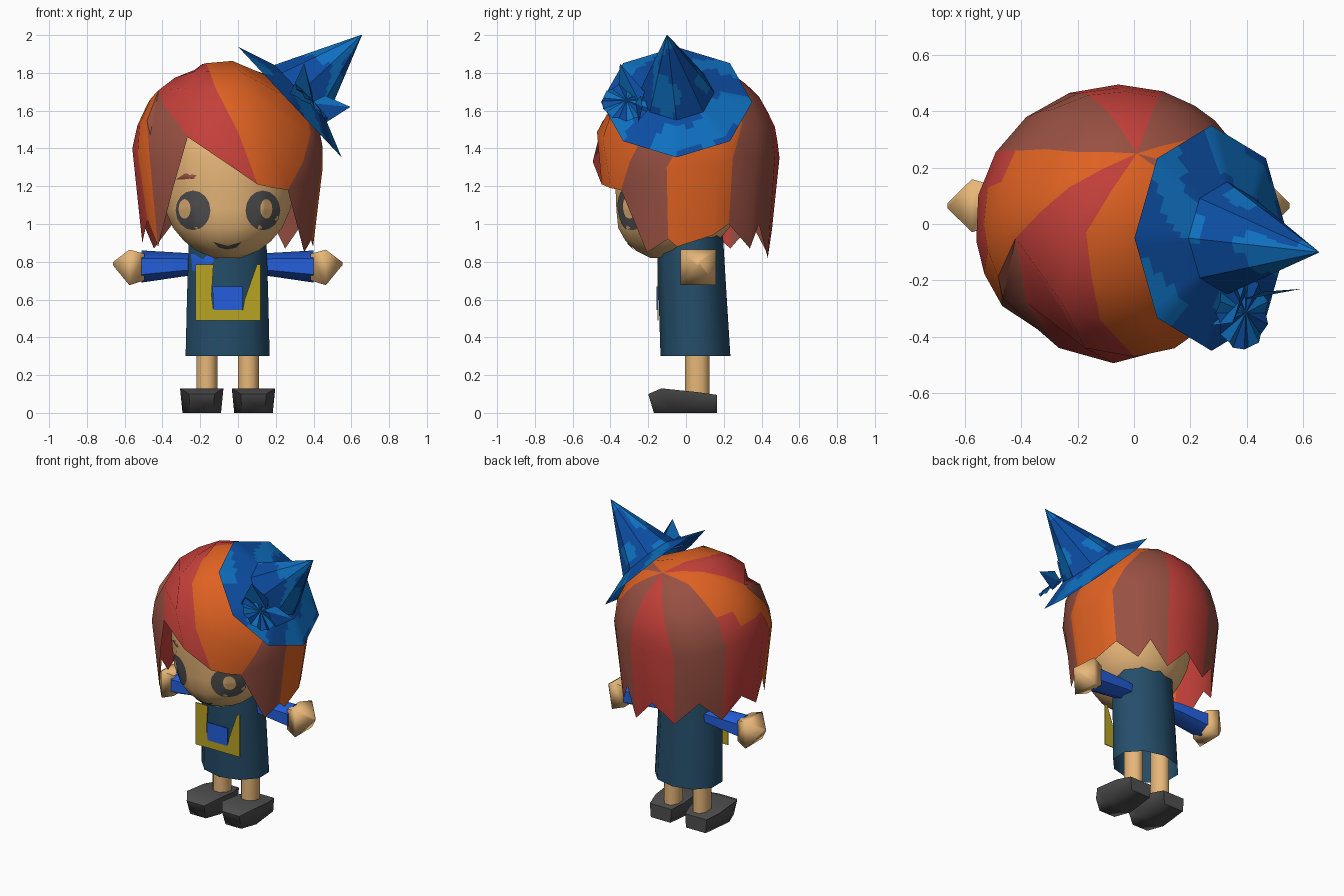
import bpy, bmesh, math
from mathutils import Vector, Matrix
from mathutils.bvhtree import BVHTree

if "Cube" in bpy.data.objects:
    bpy.data.objects.remove(bpy.data.objects["Cube"])

CX = -0.055  # body symmetry line


def mat(name, rgb):
    m = bpy.data.materials.new(name)
    lin = [(c / 255 / 12.92) if c < 11 else ((c / 255 + 0.055) / 1.055) ** 2.4 for c in rgb]
    m.diffuse_color = (*lin, 1)
    m.use_nodes = True
    m.node_tree.nodes["Principled BSDF"].inputs["Base Color"].default_value = m.diffuse_color
    return m


SKIN = mat("skin", (234, 185, 122))
ORANGE = mat("orange hair", (222, 97, 34))
RED = mat("red hair", (196, 64, 58))
BROWN = mat("brown hair", (152, 80, 66))
GREY = mat("dark grey", (80, 79, 79))
NAVY = mat("hat dark blue", (12, 77, 162))
SKY = mat("hat light blue", (14, 112, 192))
BLUE = mat("sleeve blue", (36, 95, 220))
TEAL = mat("dress teal", (37, 78, 106))
YELLOW = mat("bag yellow", (184, 162, 36))


def make(name, verts, faces, mats, idx=None, smooth=40, fix=True):
    me = bpy.data.meshes.new(name)
    me.from_pydata([tuple(v) for v in verts], [], faces)
    for m in mats:
        me.materials.append(m)
    if idx:
        me.polygons.foreach_set("material_index", idx)
    if fix:
        bm = bmesh.new()
        bm.from_mesh(me)
        bmesh.ops.recalc_face_normals(bm, faces=bm.faces)
        bm.to_mesh(me)
        bm.free()
    ob = bpy.data.objects.new(name, me)
    bpy.context.collection.objects.link(ob)
    if smooth:
        bpy.ops.object.select_all(action='DESELECT')
        ob.select_set(True)
        bpy.context.view_layer.objects.active = ob
        bpy.ops.object.shade_smooth_by_angle(angle=math.radians(smooth))
    return ob


def loft(name, rings, m, caps=(True, True), smooth=62):
    n = len(rings[0])
    verts = [p for r in rings for p in r]
    faces = [(k * n + i, k * n + (i + 1) % n, (k + 1) * n + (i + 1) % n, (k + 1) * n + i)
             for k in range(len(rings) - 1) for i in range(n)]
    if caps[0]:
        faces.append(tuple(range(n))[::-1])
    if caps[1]:
        faces.append(tuple(range(len(verts) - n, len(verts))))
    return make(name, verts, faces, [m], smooth=smooth)


def ring(c, rx, ry, n, axis='Z', turn=0.5):
    pts = []
    for i in range(n):
        a = 2 * math.pi * (i + turn) / n
        u, v = rx * math.cos(a), ry * math.sin(a)
        pts.append(Vector(c) + (Vector((u, v, 0)) if axis == 'Z' else Vector((0, u, v))))
    return pts


# head: stacked rings (z, rx, ry, y centre)
head_rows = [(0.82, .07, .07, -.12), (0.86, .17, .18, -.09), (0.91, .235, .25, -.075), (0.98, .295, .30, -.065),
             (1.08, .34, .32, -.055), (1.2, .36, .335, -.045), (1.35, .365, .35, -.04),
             (1.5, .33, .33, -.03), (1.65, .22, .22, 0)]
head = loft("head", [ring((CX, y, z), rx, ry, 16) for z, rx, ry, y in head_rows], SKIN)

# dress: open at the hem
dress = loft("dress", [ring((CX, y, z), rx, ry, 10) for z, rx, ry, y in
                       [(.30, .234, .185, .05), (.62, .226, .18, .035), (.95, .215, .175, .02)]],
             TEAL, caps=(False, True))


def decal(name, target, outline, m, lift=0.006, steps=4):
    """Thin plate following the target surface, dropped along +y."""
    tree = BVHTree.FromPolygons([v.co for v in target.data.vertices],
                                [p.vertices[:] for p in target.data.polygons])
    n = len(outline)
    c = Vector((sum(p[0] for p in outline) / n, sum(p[1] for p in outline) / n))

    def drop(p):
        hit = tree.ray_cast(Vector((p.x, -2, p.y)), Vector((0, 1, 0)))[0]
        return Vector((p.x, (hit.y if hit else -0.1) - lift, p.y))
    verts = [drop(c)]
    for s in range(1, steps + 1):
        verts += [drop(c.lerp(Vector(p), s / steps)) for p in outline]
    faces = [(0, 1 + i, 1 + (i + 1) % n) for i in range(n)]
    for s in range(steps - 1):
        a, b = 1 + s * n, 1 + (s + 1) * n
        faces += [(a + i, b + i, b + (i + 1) % n, a + (i + 1) % n) for i in range(n)]
    return make(name, verts, faces, [m], fix=False)


def oval(cx, cz, rx, rz, n=16):
    return [(cx + rx * math.cos(2 * math.pi * i / n), cz + rz * math.sin(2 * math.pi * i / n)) for i in range(n)]


# face details
for side, ex, hx in (("left", -.238, -.283), ("right", .132, .15)):
    decal(side + "_eye", head, oval(ex, 1.072, .092, .105), GREY, .005)
    decal(side + "_eye_highlight", head, oval(hx, 1.08, .032, .052), SKIN, .009)
decal("mouth", head, [(-.13, .905), (-.055, .88), (.02, .905), (-.01, .875), (-.055, .865), (-.1, .875)], GREY)
decal("brow", head, [(-.33, 1.235), (-.28, 1.268), (-.22, 1.258), (-.235, 1.238)], BROWN)
decal("shoulder_patch", dress, [(-.25, .84), (-.13, .86), (-.13, .80), (-.18, .75), (-.24, .75)], BLUE)

# hair: columns of (angle, lower ring z, tip z or None, strip colour, upper path in x, y)
O, R, B = 0, 1, 2
fork = ((-.23, .13), (-.42, -.05))
cols = [(-12, 1.3, .92, O), (-6, 1.3, .88, O), (18, 1.3, .94, O), (30, 1.35, 1.0, B), (48, 1.35, .87, B),
        (58, 1.35, 1.0, B), (72, 1.35, .82, R), (90, 1.35, .97, R), (110, 1.35, .85, B), (130, 1.35, 1.0, B),
        (149, 1.4, .87, O, (-.2, .255), (-.42, .26)), (168, 1.4, 1.0, O, (-.24, .22), (-.47, .15)),
        (187, 1.4, .9, O, (-.24, .18), (-.48, .05)), (201, 1.38, 1.02, O, (-.235, .15), (-.46, 0)),
        (216, 1.35, .88, B, *fork), (233, 1.19, None, B, *fork), (245, 1.46, None, R, *fork),
        (268, 1.33, None, R, (-.19, .03), (-.25, -.29)), (289, 1.21, None, O, (-.17, -.03), (-.12, -.34)),
        (301, 1.19, None, O, (-.03, -.03), (.04, -.36)),
        (312, 1.18, None, B), (333, 1.25, .85, B)]
pole = Vector((.127, .505, .853)).normalized()
rad = Vector((.51, .495, .505))
origin = Vector((CX, 0, 1.36))
verts, faces, idx, table, known = [], [], [], [], {}


def vid(p):
    key = tuple(round(c, 4) for c in p)
    if key not in known:
        known[key] = len(verts)
        verts.append(p)
    return known[key]


for a, z1, z2, _, *path in cols:
    ca, sa = math.cos(math.radians(a)), math.sin(math.radians(a))
    end = Vector((ca, sa, (z1 - 1.36) / .505))
    end.z /= max(.2, math.sqrt(1 - end.z ** 2))
    end.normalize()
    dirs = [pole, pole.slerp(end, .36), pole.slerp(end, .68), end]
    for k, (x, y) in enumerate(path):
        u, v = (x - CX) / rad.x, y / rad.y
        dirs[k + 1] = Vector((u, v, math.sqrt(max(0, 1 - u * u - v * v))))
    ids = []
    for k, d in enumerate(dirs):
        if k:
            ids.append(vid(origin + dirs[k - 1].slerp(d, .5) * rad * .99))
        ids.append(vid(origin + d * rad))
    if z2:
        ids.append(vid(Vector((CX + .455 * ca, .455 * sa, z2))))
    table.append(ids)
red_from = {149: 4, 168: 5, 187: 5}  # lower part of the side lock is red
for i, c in enumerate(cols):
    p, q = table[i], table[(i + 1) % len(cols)]
    for k in range(7):
        f = []
        for v in (p[k:k + 2] + q[k:k + 2][::-1]):
            if v not in f:
                f.append(v)
        if len(f) > 2:
            faces.append(tuple(f))
            idx.append(R if k >= red_from.get(c[0], 9) else c[3])
make("hair", verts, faces, [ORANGE, RED, BROWN], idx, smooth=35)

# hat: tilted cone with a wide brim and blotchy cloth
normal = Vector((.73, 0, .683)).normalized()
along = Vector((-normal.z, 0, normal.x))
side = normal.cross(along)
tilt = Matrix((along, side, normal)).transposed()
hat_c = Vector((.275, -.05, 1.645))
prof = [(.4 - .2 * t / 6, .075 * t / 6) for t in range(6)]
prof += [(.2 - .198 * t / 12, .075 + .445 * t / 12) for t in range(13)]
n = 64


def octagon(a):
    s = math.pi / 4
    return math.cos(s / 2) / math.cos((a % s) - s / 2)


verts, faces, idx = [], [], []
for r, h in prof:
    for i in range(n):
        a = 2 * math.pi * i / n
        p = Vector((r * octagon(a) * math.cos(a), r * octagon(a) * math.sin(a), h))
        verts.append(hat_c + tilt @ p + Vector((0, -.05 * max(0, h - .075) / .445, 0)))
for k in range(len(prof) - 1):
    for i in range(n):
        f = (k * n + i, k * n + (i + 1) % n, (k + 1) * n + (i + 1) % n, (k + 1) * n + i)
        faces.append(f)
        c = sum((verts[v] for v in f), Vector()) / 4
        blot = (math.sin(24 * c.y + 9 * c.x) + math.sin(22 * c.z - 11 * c.y + 1)
                + .8 * math.sin(27 * c.x + 13 * c.y + 5 * c.z))
        idx.append(1 if blot > .15 else 0)
make("hat", verts, faces, [NAVY, SKY], idx, smooth=25)

# pleated rosette and two ribbon ends on the hat
ros = Vector((.375, -.315, 1.635))
verts = [ros + normal * .03]
for i in range(20):
    a = 2 * math.pi * i / 20
    verts.append(ros + tilt @ Vector((.13 * math.cos(a), .13 * math.sin(a), .022 if i % 2 else .004)))
make("hat_rosette", verts, [(0, 1 + i, 1 + (i + 1) % 20) for i in range(20)], [NAVY, SKY],
     [i // 2 % 2 for i in range(20)], smooth=0)
for name, pts in (("ribbon_upper", [(.35, -.35, 1.85), (.27, -.36, 1.68), (.4, -.24, 1.63), (.39, -.22, 1.7)]),
                  ("ribbon_outer", [(.595, -.23, 1.62), (.46, -.24, 1.68), (.38, -.27, 1.64), (.47, -.25, 1.54)])):
    make(name, pts, [(0, 1, 2), (0, 2, 3)], [NAVY, SKY], [1, 0], smooth=0)

# bag front with its pocket
bag = [(-.225, .785), (-.13, .785), (-.14, .62), (-.13, .545), (.025, .545), (.035, .6), (.1, .785),
       (.12, .785), (.12, .49), (-.225, .49)]
pocket = [(-.135, .67), (.025, .67), (.025, .545), (-.13, .545)]
for name, pts, m, y in (("bag", bag, YELLOW, -.152), ("pocket", pocket, BLUE, -.155)):
    loft(name, [[Vector((x, y + d, z)) for x, z in pts] for d in (0, .006)], m, smooth=0)

# limbs on both sides
for s, word in ((1, "right"), (-1, "left")):
    def X(d):
        return CX + s * d
    loft(word + "_sleeve", [ring((X(d), .06, z), ry, rz, 6, 'X') for d, z, ry, rz in
                            ((.15, .785, .07, .055), (.23, .785, .08, .062), (.455, .775, .09, .085))], BLUE)
    loft(word + "_hand", [ring((X(d), .065, z), r, r, 4, 'X') for d, z, r in
                          ((.44, .772, .1), (.52, .77, .133), (.607, .79, .012))], SKIN, smooth=75)
    loft(word + "_leg", [ring((X(.11), .06, z), .06, .07, 8) for z in (.08, .5)], SKIN)
    # shoe: side profile widened towards the top, narrowed at toe and heel
    shoe = [(-.17, 0), (-.06, 0), (.165, 0), (.165, .095), (.06, .11), (-.13, .13), (-.2, .1)]
    rings = [[Vector((X(.137) + w * (.102 + .1 * z) * (.6 if y < -.15 else .75 if y > .15 else 1), y, z))
              for y, z in shoe] for w in (-1, 1)]
    loft(word + "_shoe", rings, GREY, smooth=80)
